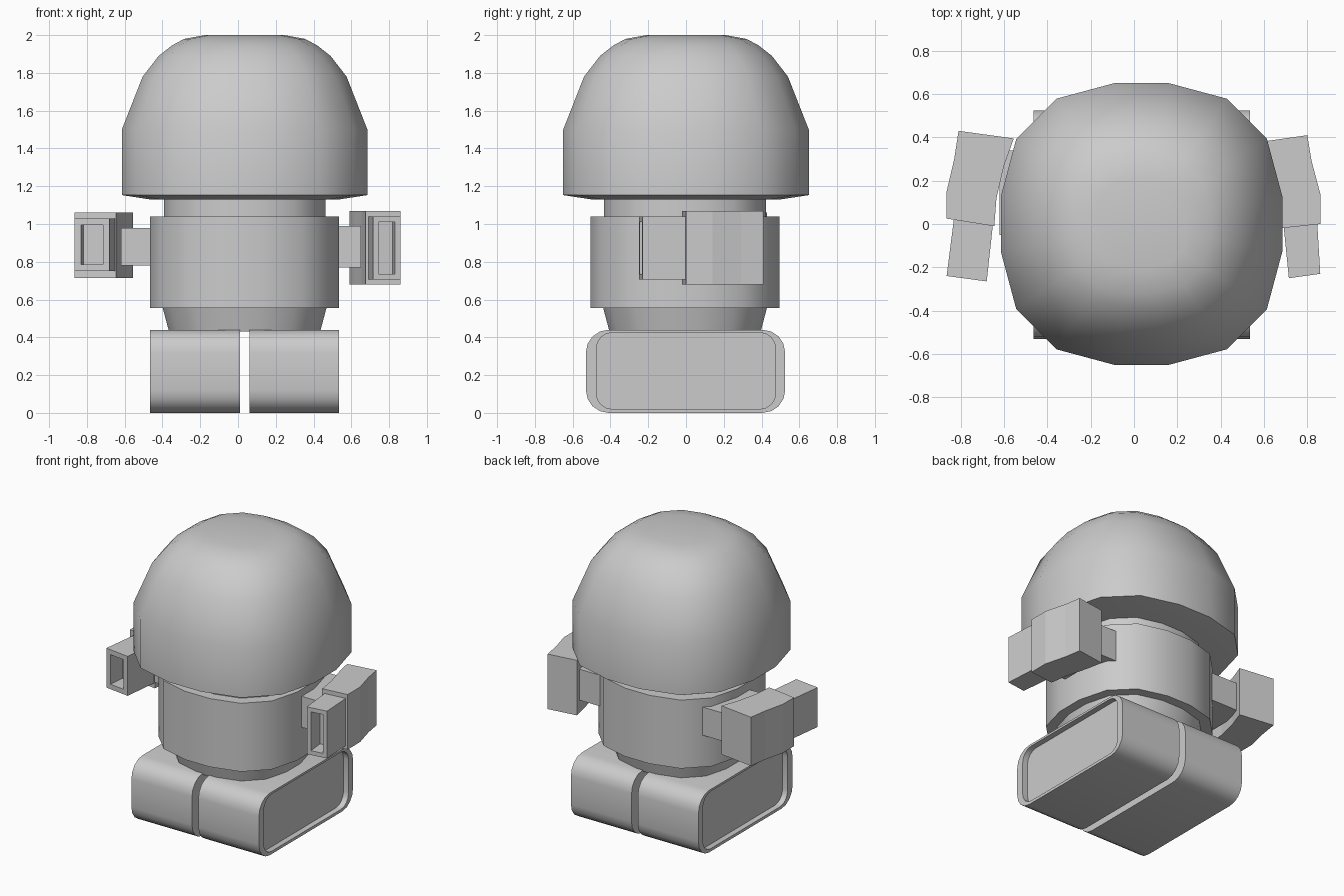
import bpy, bmesh, math
from mathutils import Vector

if "Cube" in bpy.data.objects:
    bpy.data.objects.remove(bpy.data.objects["Cube"])

CX = 0.035  # head, body and legs sit slightly off the arm-to-arm centre


def loft(name, rings, angle=0.0):
    """Skin a list of closed rings and cap both ends."""
    bm = bmesh.new()
    vs = [[bm.verts.new(p) for p in r] for r in rings]
    n = len(rings[0])
    for a, b in zip(vs, vs[1:]):
        for i in range(n):
            j = (i + 1) % n
            bm.faces.new((a[i], a[j], b[j], b[i]))
    bm.faces.new(vs[0])
    bm.faces.new(vs[-1])
    bmesh.ops.recalc_face_normals(bm, faces=bm.faces)
    me = bpy.data.meshes.new(name)
    bm.to_mesh(me)
    bm.free()
    ob = bpy.data.objects.new(name, me)
    bpy.context.collection.objects.link(ob)
    if angle:
        bpy.ops.object.select_all(action='DESELECT')
        ob.select_set(True)
        bpy.context.view_layer.objects.active = ob
        bpy.ops.object.shade_smooth_by_angle(angle=math.radians(angle))
    return ob


# 16-sided rounded-square section, unit half width
QUARTER = [(1, 0.195), (0.89, 0.605), (0.605, 0.89), (0.195, 1)]


def section(r, z, cx=CX, cy=0.0):
    pts, q = [], QUARTER
    for _ in range(4):
        pts += q
        q = [(-y, x) for x, y in q]
    return [(cx + r * x, cy + r * y, z) for x, y in pts]


# Head dome with a shallow sloped underside
loft("head", [section(r, z) for r, z in [
    (0.50, 1.13), (0.65, 1.153), (0.65, 1.50), (0.54, 1.78), (0.455, 1.89),
    (0.385, 1.945), (0.32, 1.98), (0.21, 2.0)]], 40)

# Collar, torso and tapered waist
for name, prof in [("collar", [(0.428, 1.0), (0.428, 1.14)]),
                   ("torso", [(0.5, 0.555), (0.5, 1.04)]),
                   ("waist", [(0.40, 0.43), (0.44, 0.58)])]:
    loft(name, [section(r, z, cy=-0.005) for r, z in prof], 40)


def round_rect(x, y0, y1, z0, z1, r, seg=4):
    pts = []
    for k, (y, z) in enumerate([(y1 - r, z1 - r), (y0 + r, z1 - r),
                                (y0 + r, z0 + r), (y1 - r, z0 + r)]):
        for i in range(seg + 1):
            a = math.radians(90 * (k + i / seg))
            pts.append((x, y + r * math.cos(a), z + r * math.sin(a)))
    return pts


# Legs: rounded blocks with a recessed outer end
for side, s in [("right", 1), ("left", -1)]:
    inner, outer, deep = (CX + s * d for d in (0.025, 0.5, 0.46))
    big = (-0.53, 0.525, 0.0, 0.44, 0.12)
    small = (-0.475, 0.475, 0.02, 0.425, 0.085)
    loft(side + "_leg", [round_rect(inner, *big), round_rect(outer, *big),
                         round_rect(outer, *small), round_rect(deep, *small)], 40)


def arm(side, sleeve, sleeve_z, cuff, cuff_z, bar_x, bar_z, wall):
    # Bent sleeve, outlined in plan
    loft(side + "_sleeve", [[(x, y, z) for x, y in sleeve] for z in sleeve_z])

    # Hollow forearm: back edge, front edge, then the opening
    b0, b1, f0, f1 = (Vector((x, y, 0)) for x, y in cuff)
    across, back = (f1 - f0).normalized(), (b0 - f0).normalized()

    def rect(p, q, inset):
        p, q = p + across * inset, q - across * inset
        lo, hi = cuff_z[0] + inset, cuff_z[1] - inset
        return [(p.x, p.y, lo), (q.x, q.y, lo), (q.x, q.y, hi), (p.x, p.y, hi)]

    loft(side + "_forearm", [rect(b0, b1, 0), rect(f0, f1, 0), rect(f0, f1, wall),
                             rect(f0 + back * 0.12, f1 + back * 0.12, wall)])

    # Shoulder bar joining sleeve and torso
    loft(side + "_shoulder_bar", [[(x, -0.05, bar_z[0]), (x, 0.34, bar_z[0]),
                                   (x, 0.34, bar_z[1]), (x, -0.05, bar_z[1])]
                                  for x in bar_x])


arm("right",
    [(0.59, 0.38), (0.80, 0.41), (0.82, 0.29), (0.86, 0.14), (0.86, 0.0),
     (0.675, -0.02), (0.655, 0.11), (0.615, 0.26)], (0.68, 1.07),
    [(0.69, 0.0), (0.845, 0.02), (0.715, -0.25), (0.86, -0.23)], (0.705, 1.04),
    (0.35, 0.65), (0.77, 0.99), 0.03)
arm("left",
    [(-0.555, 0.395), (-0.81, 0.43), (-0.83, 0.30), (-0.865, 0.15), (-0.865, 0.025),
     (-0.645, -0.01), (-0.635, 0.12), (-0.60, 0.27)], (0.715, 1.06),
    [(-0.65, 0.01), (-0.83, 0.035), (-0.68, -0.265), (-0.865, -0.24)], (0.75, 1.03),
    (-0.28, -0.62), (0.78, 0.98), 0.035)
